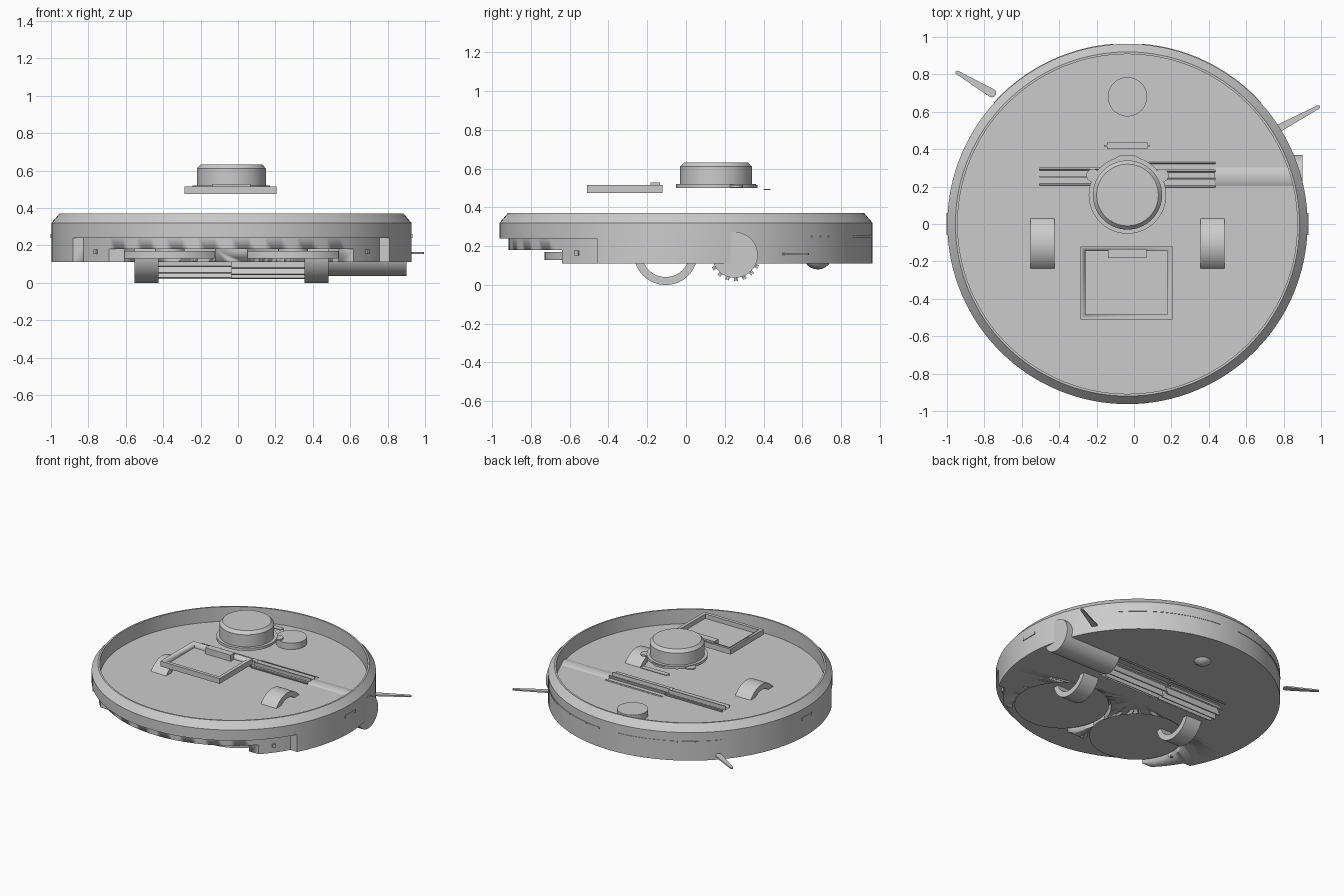
import bpy, bmesh, math
from mathutils import Matrix, Vector

if "Cube" in bpy.data.objects:
    bpy.data.objects.remove(bpy.data.objects["Cube"])

CX = -0.035   # axis of the round body
grey = bpy.data.materials.new("plain grey")
grey.use_nodes = True
grey.diffuse_color = (0.6, 0.6, 0.6, 1)
grey.node_tree.nodes["Principled BSDF"].inputs["Base Color"].default_value = (0.6, 0.6, 0.6, 1)


def finish(name, bm):
    bmesh.ops.recalc_face_normals(bm, faces=bm.faces)
    mesh = bpy.data.meshes.new(name)
    bm.to_mesh(mesh)
    bm.free()
    mesh.materials.append(grey)
    ob = bpy.data.objects.new(name, mesh)
    bpy.context.collection.objects.link(ob)
    bpy.ops.object.select_all(action='DESELECT')
    ob.select_set(True)
    bpy.context.view_layer.objects.active = ob
    bpy.ops.object.shade_smooth_by_angle(angle=math.radians(30))
    return ob


def lathe(name, profile, centre=(CX, 0, 0), axis='Z', steps=96, closed=False):
    """Spin (radius, height) points about an axis."""
    bm = bmesh.new()
    pts = profile + profile[:1] if closed else profile
    vs = [bm.verts.new((r, 0, z)) for r, z in pts]
    es = [bm.edges.new(p) for p in zip(vs, vs[1:])]
    bmesh.ops.spin(bm, geom=vs + es, cent=(0, 0, 0), axis=(0, 0, 1),
                   angle=math.tau, steps=steps, use_duplicate=False)
    bmesh.ops.remove_doubles(bm, verts=bm.verts, dist=1e-5)
    if axis == 'X':
        bm.transform(Matrix.Rotation(math.pi / 2, 4, 'Y'))
    bm.transform(Matrix.Translation(centre))
    return finish(name, bm)


def add_box(bm, lo, hi):
    lo, hi = Vector(lo), Vector(hi)
    m = Matrix.Translation((lo + hi) / 2) @ Matrix.Diagonal((*(hi - lo), 1))
    return bmesh.ops.create_cube(bm, size=1, matrix=m)['verts']


def box(name, lo, hi):
    bm = bmesh.new()
    add_box(bm, lo, hi)
    return finish(name, bm)


def disc(name, x, y, r, z0, z1, steps=48):
    return lathe(name, [(0, z0), (r, z0), (r, z1), (0, z1)], (x, y, 0), steps=steps)


def prism(name, outline, z0, z1):
    bm = bmesh.new()
    face = bm.faces.new([bm.verts.new((x, y, z0)) for x, y in outline])
    top = bmesh.ops.extrude_face_region(bm, geom=[face])['geom']
    bmesh.ops.translate(bm, vec=(0, 0, z1 - z0),
                        verts=[v for v in top if isinstance(v, bmesh.types.BMVert)])
    return finish(name, bm)


def cut(target, cutter):
    cutter.hide_render = True
    mod = target.modifiers.new("cut", 'BOOLEAN')
    mod.operation, mod.solver, mod.object = 'DIFFERENCE', 'EXACT', cutter
    bpy.context.view_layer.objects.active = target
    bpy.ops.object.modifier_apply(modifier=mod.name)
    bpy.data.objects.remove(cutter)


# Open tray with chamfered rim
lathe("upper_tray", [(0, .24), (.963, .24), (.963, .32), (.92, .37), (.908, .37),
                     (.908, .262), (0, .262)], steps=128)

# Lower body: outer skirt open at the front, inner chassis with mop recesses
skirt = disc("lower_skirt", CX, 0, .963, .11, .241, 128)
cut(skirt, box("cutter", (-2, -2, 0), (2, -.46, .5)))
chassis = disc("chassis", CX, 0, .915, .11, .245, 128)
cut(chassis, box("cutter", (-2, -2, 0), (2, -.64, .18)))
for part in (skirt, chassis):
    for s in (-1, 1):
        cut(part, disc("cutter", CX + s * .33, -.41, .335, 0, .18))

# Parts mirrored about the body axis
for s, side in ((-1, "right"), (1, "left")):
    disc(side + "_mop_pad", CX + s * .33, -.41, .32, .13, .17)
    disc(side + "_mop_hub", CX + s * .33, -.41, .08, .165, .19)
    lathe(side + "_wheel", [(.165, -.064), (.165, .064), (.124, .064), (.124, -.064)],
          (CX + s * .455, -.105, .165), 'X', 64, True)
    bm = bmesh.new()
    add_box(bm, (-.012, -.012, -.012), (.012, .012, .012))
    bm.transform(Matrix.Translation((CX + s * .722, -.56, .165))
                 @ Matrix.Rotation(s * -.65, 4, 'Z'))
    finish(side + "_sensor", bm)
    # seam strip along the rear flank
    bm = bmesh.new()
    for i in range(12):
        m = Matrix.Rotation(s * math.radians(-46 + i * 3.6), 4, 'Z')
        add_box(bm, (-.03, .955, .246), (.03, .966, .256))
        bmesh.ops.transform(bm, matrix=m, verts=bm.verts[-8:])
    bm.transform(Matrix.Translation((CX, 0, 0)))
    finish(side + "_rear_seam", bm)

# Front bumper slots at the flanks
for s, side in ((-1, "right"), (1, "left")):
    bm = bmesh.new()
    add_box(bm, (.955, -.06, .24), (.967, .06, .26))
    bm.transform(Matrix.Translation((CX, 0, 0)) @ Matrix.Rotation(math.pi * (s < 0), 4, 'Z'))
    finish(side + "_bumper_tab", bm)

# Caster
disc("caster_mount", CX, .68, .105, .2, .31)
lathe("caster_ball", [(.075 * math.sin(a * math.pi / 12), .155 - .075 * math.cos(a * math.pi / 12))
                      for a in range(13)], (CX, .68, 0), steps=32)

# Main brush: two halves of radial blades, and motor housing
AXIS = Vector((0, .252, .155))
for name, x0, x1, turn in (("brush_right_half", -.505, CX, 0), ("brush_left_half", CX, .435, 5)):
    bm = bmesh.new()
    for i in range(18):
        vs = add_box(bm, (x0, -.004, .04), (x1, .004, .135))
        bmesh.ops.rotate(bm, verts=vs, matrix=Matrix.Rotation(math.radians(i * 20 + turn), 3, 'X'))
    bm.transform(Matrix.Translation(AXIS))
    finish(name, bm)
lathe("brush_core", [(0, -.505), (.07, -.505), (.07, .435), (0, .435)], AXIS, 'X', 32)
lathe("brush_motor", [(0, .43), (.118, .43), (.118, .9), (0, .9)], AXIS, 'X', 64)


# Side brush blades, tapering outwards with rounded ends
def blade(name, a, b, ra, rb):
    a, b = Vector(a), Vector(b)
    ang = math.atan2(b.y - a.y, b.x - a.x)
    outline = []
    for c, r, start in ((b, rb, -90), (a, ra, 90)):
        for k in range(7):
            t = ang + math.radians(start + k * 30)
            outline.append((c.x + r * math.cos(t), c.y + r * math.sin(t)))
    prism(name, outline, .155, .165)


blade("right_side_blade", (-.76, .70), (-.945, .81), .023, .01)
blade("left_side_blade", (.78, .515), (.985, .625), .02, .01)

# Raised sensor turret with its flange
TY = .155
lathe("turret", [(0, .52), (.185, .52), (.185, .61), (.165, .632), (0, .632)], (CX, TY, 0), steps=64)
disc("turret_flange", CX, TY, .207, .5, .52, 64)
prism("flange_nose", [(CX - .12, TY + .165), (CX + .12, TY + .165), (CX + .035, .37), (CX - .035, .37)],
      .501, .515)
for s, side in ((-1, "right"), (1, "left")):
    disc(side + "_flange_ear", CX + s * .185, .26, .035, .502, .515, 24)

# Button bar
bm = bmesh.new()
add_box(bm, (-.16, .4, .49), (.086, .437, .496))
bmesh.ops.bevel(bm, geom=[e for e in bm.edges if abs(e.verts[0].co.z - e.verts[1].co.z) > .001],
                offset=.015, segments=4, affect='EDGES')
finish("button_bar", bm)

# Bin lid: recessed tray and handle
lid = box("bin_lid", (-.285, -.51, .475), (.205, -.12, .515))
cut(lid, box("cutter", (-.26, -.485, .482), (.18, -.145, .6)))
box("lid_handle", (-.14, -.183, .48), (.068, -.133, .528))
